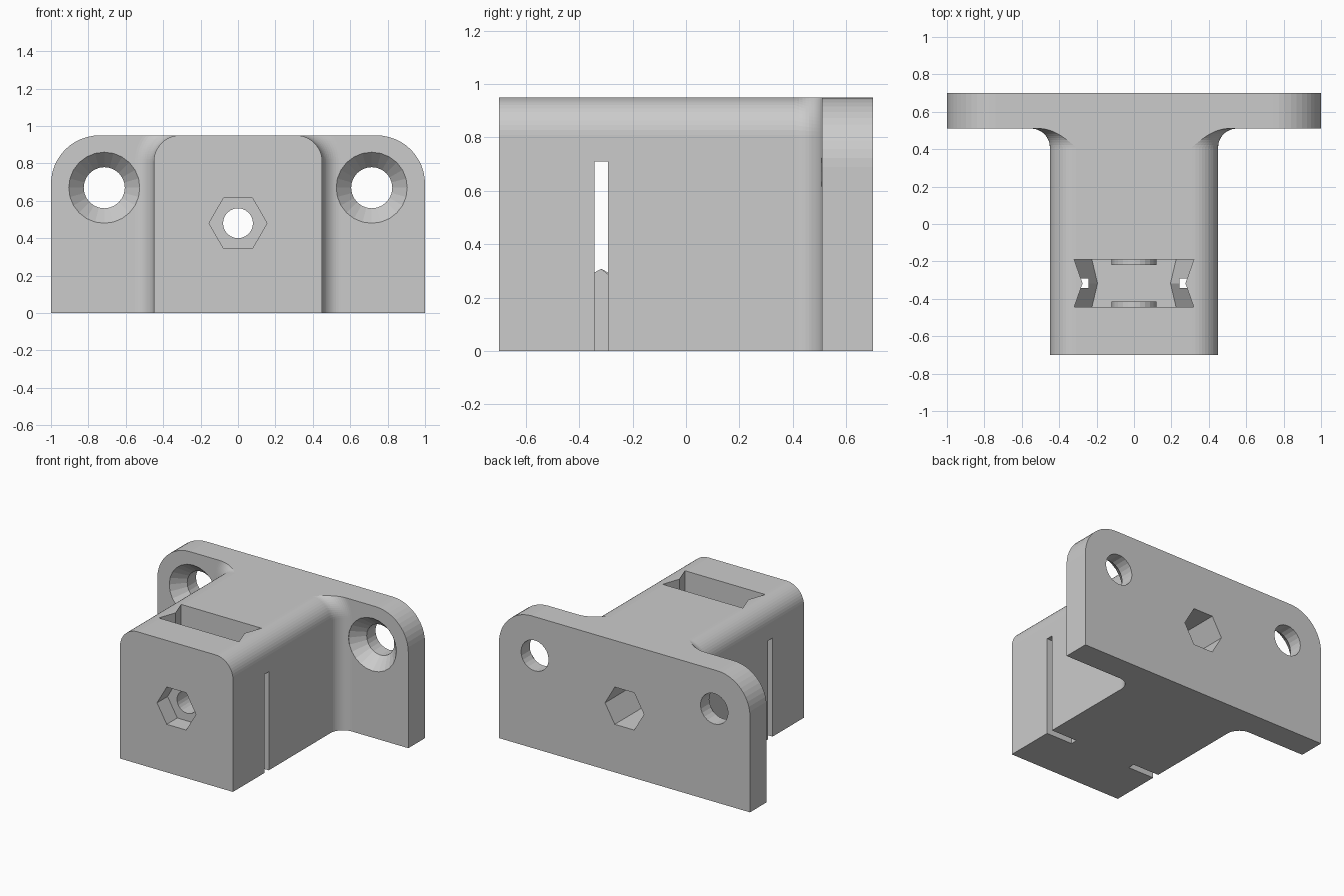
import bpy
import bmesh
from math import sin, cos, pi, asin

cube = bpy.data.objects.get("Cube")
if cube:
    bpy.data.objects.remove(cube, do_unlink=True)

gray = bpy.data.materials.new("light_gray")
gray.use_nodes = True
gray.diffuse_color = (0.6, 0.6, 0.6, 1)
gray.node_tree.nodes["Principled BSDF"].inputs["Base Color"].default_value = (0.6, 0.6, 0.6, 1)

HEIGHT = 0.95
BOLT_Z = 0.48
STEPS = 12


def loft(name, rings):
    """Closed solid through rings with equal point counts."""
    bm = bmesh.new()
    loops = [[bm.verts.new(p) for p in ring] for ring in rings]
    n = len(loops[0])
    for a, b in zip(loops, loops[1:]):
        for i in range(n):
            j = (i + 1) % n
            bm.faces.new((a[i], a[j], b[j], b[i]))
    bm.faces.new(loops[0])
    bm.faces.new(loops[-1])
    bmesh.ops.recalc_face_normals(bm, faces=bm.faces)
    mesh = bpy.data.meshes.new(name)
    bm.to_mesh(mesh)
    bm.free()
    mesh.materials.append(gray)
    obj = bpy.data.objects.new(name, mesh)
    bpy.context.collection.objects.link(obj)
    return obj


def arch(half, radius, y, grow=0.0):
    """Upright outline with rounded top corners, widened by grow under a level top."""
    cx, cz, r = half - radius, HEIGHT - radius, radius + grow
    end = asin(radius / r)
    side = [(half + grow, 0)]
    side += [(cx + r * cos(end * i / STEPS), cz + r * sin(end * i / STEPS)) for i in range(STEPS + 1)]
    pts = side + [(-x, z) for x, z in reversed(side)]
    return [(x, y, z) for x, z in pts]


def circle(x, z, r, y, n=24):
    return [(x + r * cos(2 * pi * i / n), y, z + r * sin(2 * pi * i / n)) for i in range(n)]


def rod(name, r, y0, y1, n=24):
    return loft(name, [circle(0, BOLT_Z, r, y, n) for y in (y0, y1)])


def combine(target, tool, operation):
    mod = target.modifiers.new(tool.name, "BOOLEAN")
    mod.operation = operation
    mod.solver = "EXACT"
    mod.object = tool
    bpy.context.view_layer.objects.active = target
    bpy.ops.object.modifier_apply(modifier=mod.name)
    bpy.data.objects.remove(tool, do_unlink=True)


# Block with a fillet flaring into the mounting plate
FILLET, PLATE_Y = 0.1, 0.51
rings = [arch(0.45, 0.14, -0.7)]
for i in range(STEPS + 1):
    t = pi / 2 * i / STEPS
    rings.append(arch(0.45, 0.14, PLATE_Y - FILLET * (1 - sin(t)), FILLET * (1 - cos(t))))
rings.append(arch(0.45, 0.14, 0.6, FILLET))
bracket = loft("mounting_bracket", rings)

# Mounting plate
plate = loft("mounting_plate", [arch(1.0, 0.26, y) for y in (PLATE_Y, 0.7)])
combine(bracket, plate, "UNION")

# Countersunk screw holes
for s in (-1, 1):
    steps = ((0.19, 0.42), (0.19, PLATE_Y), (0.11, 0.6), (0.11, 0.8))
    hole = loft("screw_hole", [circle(s * 0.715, 0.67, r, y) for r, y in steps])
    combine(bracket, hole, "DIFFERENCE")

# Nut pocket open at the top, with pinched ends and a tapered floor
Y0, Y1 = -0.445, -0.19
MID = (Y0 + Y1) / 2


def pocket_ring(end, pinch, z):
    return [(end, Y0, z), (pinch, MID, z), (end, Y1, z),
            (-end, Y1, z), (-pinch, MID, z), (-end, Y0, z)]


pocket = loft("nut_pocket", [pocket_ring(0.225, 0.195, 0.2),
                             pocket_ring(0.32, 0.275, 0.38),
                             pocket_ring(0.32, 0.275, 1.1)])
combine(bracket, pocket, "DIFFERENCE")

# Narrow slits in both sides, open at the bottom
for s in (-1, 1):
    a, b = s * 0.243, s * 0.6
    slit = loft("side_slit", [[(a, y, -0.1), (b, y, -0.1), (b, y, 0.71), (a, y, 0.71)]
                              for y in (MID - 0.025, MID + 0.025)])
    combine(bracket, slit, "DIFFERENCE")

# Round bosses on the pocket walls
combine(bracket, rod("front_boss", 0.12, Y0 - 0.03, Y0 + 0.03), "UNION")
combine(bracket, rod("rear_boss", 0.12, Y1 - 0.03, Y1 + 0.03), "UNION")

# Bolt bore with hexagonal recesses at both ends
combine(bracket, rod("bolt_bore", 0.08, -0.8, 0.8), "DIFFERENCE")
combine(bracket, rod("front_hex", 0.155, -0.8, -0.58, 6), "DIFFERENCE")
combine(bracket, rod("rear_hex", 0.155, -0.05, 0.8, 6), "DIFFERENCE")
